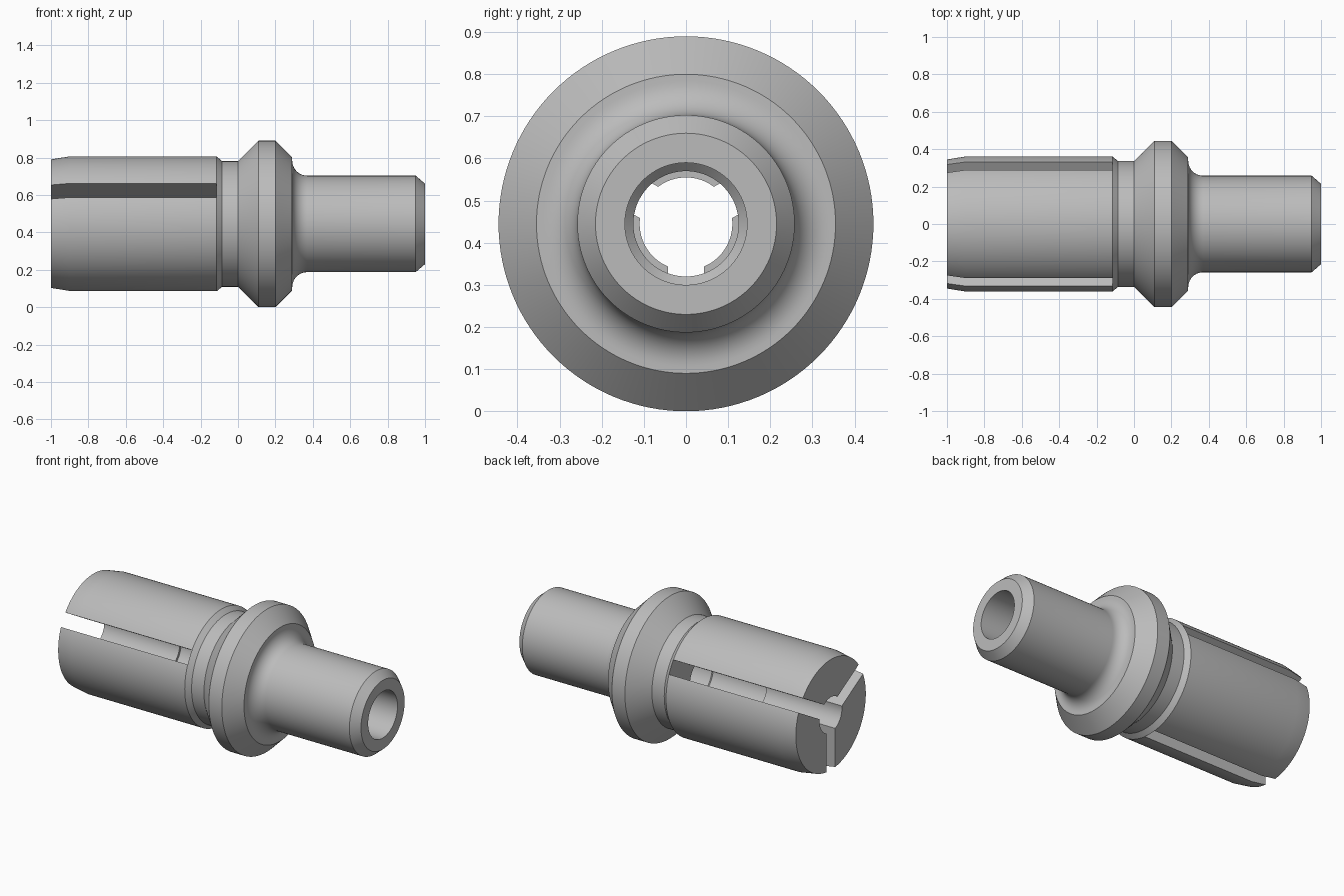
import bpy, bmesh, math
from mathutils import Matrix, Vector

cube = bpy.data.objects.get("Cube")
if cube:
    bpy.data.objects.remove(cube, do_unlink=True)

AXIS_Z = 0.445
SEGMENTS = 128

steel = bpy.data.materials.new("light grey metal")
steel.use_nodes = True
GREY = (0.5, 0.5, 0.5, 1)
steel.diffuse_color = GREY
steel.node_tree.nodes["Principled BSDF"].inputs["Base Color"].default_value = GREY


def make_object(name, bm):
    mesh = bpy.data.meshes.new(name)
    bm.to_mesh(mesh)
    bm.free()
    obj = bpy.data.objects.new(name, mesh)
    bpy.context.collection.objects.link(obj)
    mesh.materials.append(steel)
    return obj


def revolve(name, profile):
    """Turn a closed (x, radius) outline around the x axis."""
    bm = bmesh.new()
    verts = [bm.verts.new((x, 0, r)) for x, r in profile]
    edges = [bm.edges.new((a, b)) for a, b in zip(verts, verts[1:] + verts[:1])]
    bmesh.ops.spin(bm, geom=verts + edges, cent=(0, 0, 0), axis=(1, 0, 0),
                   angle=math.tau, steps=SEGMENTS, use_duplicate=False)
    bmesh.ops.remove_doubles(bm, verts=bm.verts, dist=1e-5)
    bmesh.ops.recalc_face_normals(bm, faces=bm.faces)
    return make_object(name, bm)


def slot_cutter(angle, length, half_width):
    """Box reaching outward from the axis, open past the collet end."""
    bm = bmesh.new()
    bmesh.ops.create_cube(bm, size=1)
    bmesh.ops.scale(bm, vec=(length, half_width * 2, 0.6), verts=bm.verts)
    bmesh.ops.translate(bm, vec=(-1.1 + length / 2, 0, 0.3), verts=bm.verts)
    bmesh.ops.rotate(bm, cent=(0, 0, 0), matrix=Matrix.Rotation(angle, 3, 'X'), verts=bm.verts)
    obj = make_object("slot_cutter", bm)
    obj.hide_render = True
    return obj


# Outside: split sleeve, groove, collar, fillet and shank
fillet = [(0.37 - 0.08 * math.cos(t), 0.338 - 0.08 * math.sin(t))
          for t in (math.pi / 2 * i / 10 for i in range(11))]
outside = [(-1, 0.345), (-0.9, 0.361), (-0.115, 0.361), (-0.085, 0.336), (0, 0.336),
           (0.11, 0.445), (0.2, 0.445), (0.29, 0.355)] + fillet + [(0.95, 0.258), (1, 0.215)]
# Inside: stepped bore
bore = [(1, 0.145), (-0.08, 0.145), (-0.1, 0.125), (-0.48, 0.125), (-0.48, 0.11), (-1, 0.11)]
body = revolve("slotted_shaft", outside + bore)

# Three lengthwise slots
cutters = [slot_cutter(math.pi + i * math.tau / 3, 0.985, 0.043) for i in range(3)]
for cutter in cutters:
    mod = body.modifiers.new("slot", 'BOOLEAN')
    mod.operation = 'DIFFERENCE'
    mod.solver = 'EXACT'
    mod.object = cutter

# Bake the cuts so that edge sharpness follows the finished shape
bpy.context.view_layer.update()
graph = bpy.context.evaluated_depsgraph_get()
finished = bpy.data.meshes.new_from_object(body.evaluated_get(graph))
body.modifiers.clear()
body.data = finished
for cutter in cutters:
    bpy.data.objects.remove(cutter, do_unlink=True)
finished.materials.clear()
finished.materials.append(steel)
for poly in finished.polygons:
    poly.material_index = 0

body.location = Vector((0, 0, AXIS_Z))
bpy.ops.object.select_all(action='DESELECT')
body.select_set(True)
bpy.context.view_layer.objects.active = body
bpy.ops.object.shade_smooth_by_angle(angle=math.radians(20))
